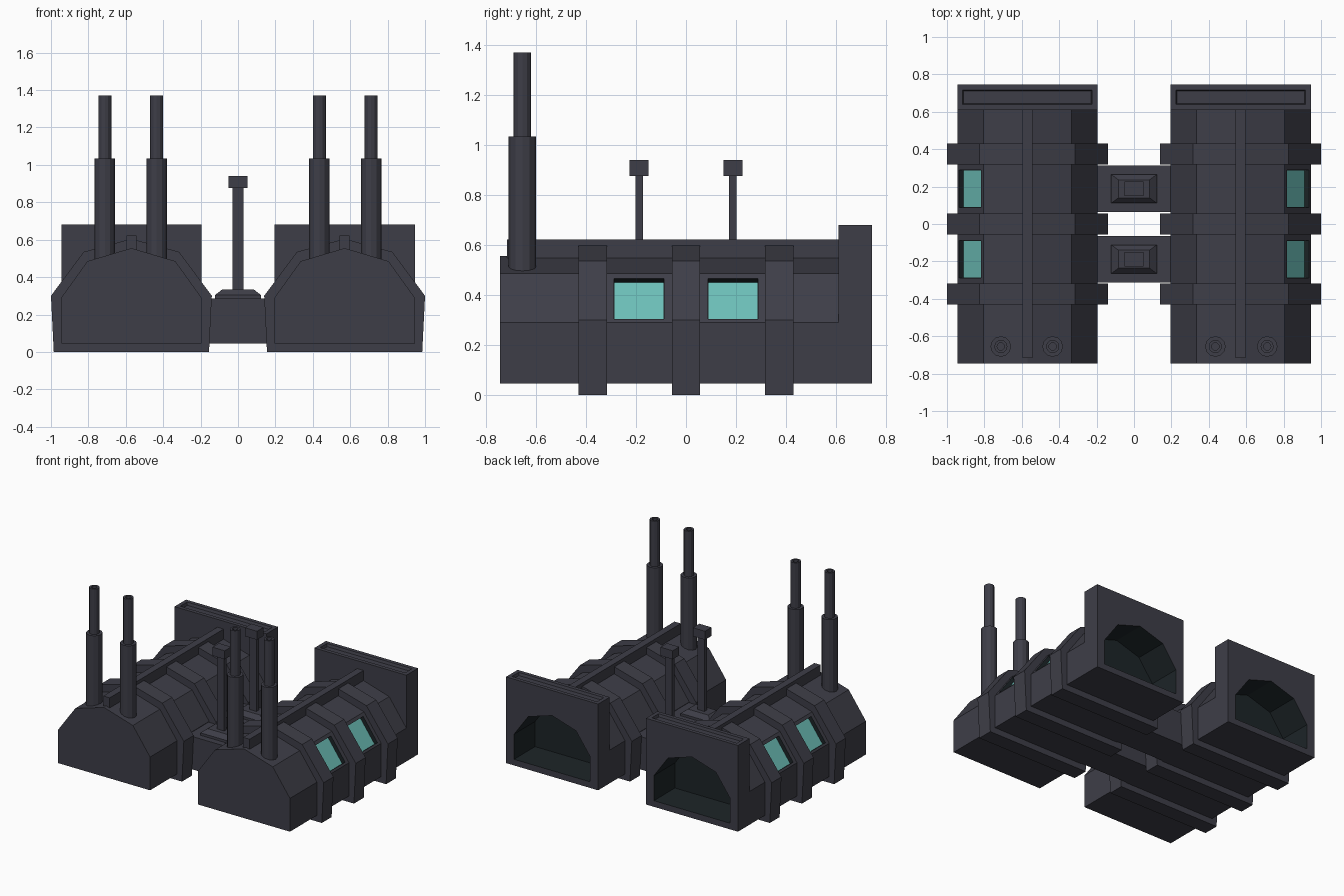
import bpy, bmesh, math
from mathutils import Vector

if "Cube" in bpy.data.objects:
    bpy.data.objects.remove(bpy.data.objects["Cube"])

CX = 0.57  # centre of the right hall; the left one is mirrored


def material(name, rgb):
    m = bpy.data.materials.new(name)
    m.diffuse_color = (*rgb, 1)
    m.use_nodes = True
    m.node_tree.nodes["Principled BSDF"].inputs["Base Color"].default_value = m.diffuse_color
    return m


DARK = material("dark_metal", (0.048, 0.048, 0.064))
BLACK = material("dark_interior", (0.012, 0.018, 0.021))
TEAL = material("teal_glass", (0.15, 0.52, 0.48))


def finish(name, bm, mat=DARK, mirror=True):
    bmesh.ops.recalc_face_normals(bm, faces=bm.faces)
    me = bpy.data.meshes.new(name)
    bm.to_mesh(me)
    bm.free()
    me.materials.append(mat)
    ob = bpy.data.objects.new(name, me)
    bpy.context.collection.objects.link(ob)
    if mirror:
        ob.modifiers.new("Mirror", 'MIRROR').use_mirror_merge = False
    return ob


def prism_bm(pts, y0, y1):
    bm = bmesh.new()
    f = bm.faces.new([bm.verts.new((x, y0, z)) for x, z in pts])
    g = bmesh.ops.extrude_face_region(bm, geom=[f])
    vs = [v for v in g["geom"] if isinstance(v, bmesh.types.BMVert)]
    bmesh.ops.translate(bm, verts=vs, vec=(0, y1 - y0, 0))
    return bm


def prism(name, pts, y0, y1, mat=DARK, mirror=True):
    return finish(name, prism_bm(pts, y0, y1), mat, mirror)


def rect(x0, x1, z0, z1):
    return [(x0, z0), (x1, z0), (x1, z1), (x0, z1)]


def arch(wb, z0, w, z1, ws, z2, z3):
    """Symmetric gable section around the hall centre."""
    right = [(wb, z0), (w, z1), (ws, z2)]
    pts = right + [(0, z3)] + [(-x, z) for x, z in reversed(right)]
    return [(CX + x, z) for x, z in pts]


def cut(target, cutter):
    m = target.modifiers.new("Cut", 'BOOLEAN')
    m.operation, m.solver, m.object = 'DIFFERENCE', 'EXACT', cutter
    m.material_mode = 'TRANSFER'
    cutter.hide_render = True
    cutter.hide_viewport = True


# Hall body and door slab with a groove along its top
body = prism("hall_body", arch(0.375, 0.045, 0.375, 0.29, 0.235, 0.485, 0.555),
             -0.745, 0.612, mirror=False)
bm = prism_bm(rect(CX - 0.375, CX + 0.375, 0.045, 0.68), 0.61, 0.745)
top = max(bm.faces, key=lambda f: f.calc_center_median().z)
bmesh.ops.inset_region(bm, faces=[top], thickness=0.04)
bmesh.ops.inset_region(bm, faces=[top], thickness=0.008)
bmesh.ops.translate(bm, verts=top.verts, vec=(0, 0, -0.02))
slab = finish("door_slab", bm, mirror=False)

# Arched doorway cut through slab and body
door = prism("doorway_cutter", arch(0.31, 0.09, 0.31, 0.275, 0.195, 0.435, 0.495),
             0.5, 0.8, BLACK, False)
cut(body, door)
cut(slab, door)

# Recessed windows on the outer slope
A, B = Vector((CX + 0.375, 0.29)), Vector((CX + 0.235, 0.485))
N = Vector((B.y - A.y, A.x - B.x)).normalized()


def slope_rect(t0, t1, d0, d1):
    return [tuple(A.lerp(B, t) + N * d)
            for t, d in ((t0, d0), (t1, d0), (t1, d1), (t0, d1))]


for i, y in enumerate((-0.188, 0.188)):
    cut(body, prism(f"window_cutter_{i}", slope_rect(0.07, 0.9, -0.032, 0.04),
                    y - 0.1, y + 0.1, BLACK, False))
    prism(f"window_pane_{i}", slope_rect(0.07, 0.9, -0.04, -0.028),
          y - 0.098, y + 0.098, TEAL)

for ob in (body, slab):
    ob.modifiers.new("Mirror", 'MIRROR').use_mirror_merge = False

# Ribs wrapping each hall
for i, y in enumerate((-0.374, 0, 0.374)):
    prism(f"rib_{i}", arch(0.415, 0.0, 0.43, 0.3, 0.255, 0.535, 0.605),
          y - 0.057, y + 0.057)

# Ridge bar along the roof
prism("ridge_bar", rect(CX - 0.026, CX + 0.026, 0.5, 0.622), -0.717, 0.612)

# Stepped chimneys, hollow at the top
profile = [(0, 0.48), (0.055, 0.48), (0.055, 1.035), (0.035, 1.035),
           (0.035, 1.37), (0.02, 1.37), (0.02, 1.33), (0, 1.33)]
for i, x in enumerate((0.435, 0.712)):
    bm = bmesh.new()
    vs = [bm.verts.new((x + r, -0.655, z)) for r, z in profile]
    es = [bm.edges.new(p) for p in zip(vs, vs[1:])]
    bmesh.ops.spin(bm, geom=vs + es, cent=(x, -0.655, 0), axis=(0, 0, 1),
                   angle=math.tau, steps=12)
    bmesh.ops.remove_doubles(bm, verts=bm.verts, dist=1e-4)
    finish(f"chimney_{i}", bm)

# Connecting blocks, each with a pedestal and a capped post
for i, y in enumerate((-0.188, 0.188)):
    prism(f"connector_{i}", rect(-0.2, 0.2, 0.045, 0.287), y - 0.124, y + 0.124,
          mirror=False)
    prism(f"pedestal_base_{i}", rect(-0.122, 0.122, 0.28, 0.305),
          y - 0.077, y + 0.077, mirror=False)
    bm = prism_bm(rect(-0.122, 0.122, 0.305, 0.335), y - 0.077, y + 0.077)
    for v in bm.verts:
        if v.co.z > 0.32:
            v.co.x *= 0.68
            v.co.y = y + (v.co.y - y) * 0.62
    finish(f"pedestal_top_{i}", bm, mirror=False)
    prism(f"post_{i}", rect(-0.029, 0.029, 0.33, 0.88), y - 0.015, y + 0.015,
          mirror=False)
    prism(f"post_cap_{i}", rect(-0.05, 0.05, 0.877, 0.94), y - 0.038, y + 0.038,
          mirror=False)
